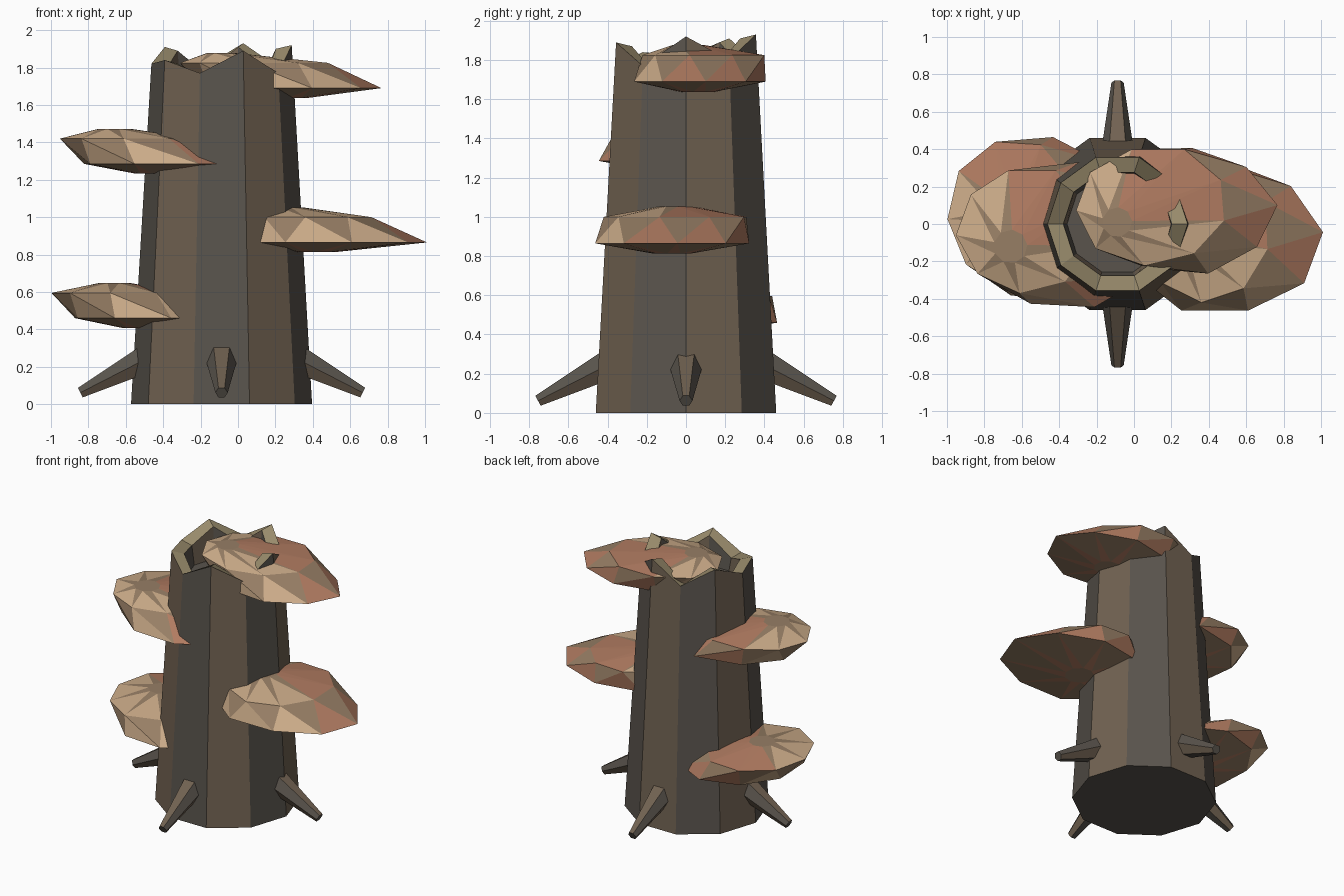
import bpy, bmesh, math, random
from mathutils import Vector

if "Cube" in bpy.data.objects:
    bpy.data.objects.remove(bpy.data.objects["Cube"])

random.seed(4)
CX = -0.088  # trunk axis


def mat(name, rgb):
    m = bpy.data.materials.new(name)
    m.diffuse_color = (*rgb, 1)
    m.use_nodes = True
    m.node_tree.nodes["Principled BSDF"].inputs["Base Color"].default_value = m.diffuse_color
    return m


BROWN = mat("bark_brown", (0.165, 0.122, 0.083))
GREY = mat("bark_grey", (0.10, 0.088, 0.073))
RIM = mat("cut_wood", (0.32, 0.26, 0.15))
TAN = mat("cap_tan", (0.60, 0.41, 0.25))
RED = mat("cap_red", (0.44, 0.20, 0.12))
TAUPE = mat("cap_taupe", (0.31, 0.21, 0.13))


def finish(bm, name, mats):
    bmesh.ops.recalc_face_normals(bm, faces=bm.faces[:])
    me = bpy.data.meshes.new(name)
    bm.to_mesh(me)
    bm.free()
    for m in mats:
        me.materials.append(m)
    ob = bpy.data.objects.new(name, me)
    bpy.context.collection.objects.link(ob)
    return ob


def trunk():
    # tapered ten-sided trunk with a broken, hollow top
    heights = [1.92, 1.80, 1.93, 1.79, 1.91, 1.82, 1.84, 1.77, 1.89, 1.77]
    n = len(heights)
    bm = bmesh.new()

    def ring(r, zs):
        return [bm.verts.new((CX + r * math.cos(math.tau * k / n),
                              r * math.sin(math.tau * k / n), zs[k])) for k in range(n)]
    rings = [ring(0.484, [0] * n), ring(0.375, heights),
             ring(0.29, [z - 0.02 for z in heights]), ring(0.27, [1.66] * n)]
    for i in range(3):
        for k in range(n):
            j = (k + 1) % n
            f = bm.faces.new((rings[i][k], rings[i][j], rings[i + 1][j], rings[i + 1][k]))
            f.material_index = 2 if i == 1 else k % 2
    bm.faces.new(rings[0]).material_index = 1
    bm.faces.new(rings[3]).material_index = 1
    finish(bm, "trunk", [BROWN, GREY, RIM])


def root(name, angle):
    # six-sided tapered root sloping down and outwards
    d = Vector((math.cos(angle), math.sin(angle), 0))
    side = Vector((-d.y, d.x, 0))
    a = d * 0.32 + Vector((CX, 0, 0.285))
    b = d * 0.755 + Vector((CX, 0, 0.062))
    up = (b - a).normalized().cross(side)
    bm = bmesh.new()
    ends = []
    for c, r in ((a, 0.098), (b, 0.033)):
        ends.append([bm.verts.new(c + r * (side * math.cos(t) + up * math.sin(t)))
                     for t in (math.tau * k / 6 for k in range(6))])
    for k in range(6):
        j = (k + 1) % 6
        bm.faces.new((ends[0][k], ends[0][j], ends[1][j], ends[1][k])).material_index = k % 2
    for e in ends:
        bm.faces.new(e)
    finish(bm, name, [GREY, BROWN])


def shelf(name, z, bottom, lower, upper, top):
    # shelf fungus: four nine-sided rings joined by staggered triangles
    n = 9
    bm = bmesh.new()
    rings = []
    spec = ((bottom, -0.052), (lower, 0), (upper, 0.135), (top, 0.187))
    for i, ((x, y, rx, ry), dz) in enumerate(spec):
        ring = []
        for k in range(n):
            t = math.radians(-15 + 40 * k + 20 * i)
            s = random.uniform(0.96, 1.04) if i in (1, 2) else 1
            ring.append(bm.verts.new((x + rx * s * math.cos(t), y + ry * s * math.sin(t), z + dz)))
        rings.append(ring)
    for lo, hi in zip(rings, rings[1:]):
        for k in range(n):
            j = (k + 1) % n
            for narrow, f in ((0, bm.faces.new((lo[k], lo[j], hi[k]))),
                              (1, bm.faces.new((lo[j], hi[j], hi[k])))):
                c = f.calc_center_median()
                far = (c.x - upper[0]) / upper[2] + (c.y - upper[1]) / upper[3] > 0.1
                if lo is rings[0]:
                    f.material_index = 2 if narrow else 1
                elif far:
                    f.material_index = 2 if narrow and lo is rings[1] else 1
                else:
                    f.material_index = 2 if narrow else 0
    bm.faces.new(rings[0]).material_index = 2
    bm.faces.new(rings[3]).material_index = 2
    finish(bm, name, [TAN, RED, TAUPE])


trunk()
for i, nm in enumerate(("right_root", "back_root", "left_root", "front_root")):
    root(nm, i * math.pi / 2)

# (centre x, centre y, radius x, radius y) for each ring
shelf("shelf_low_left", 0.46, (-0.53, 0.03, 0.09, 0.09), (-0.47, 0.03, 0.43, 0.44),
      (-0.65, 0.06, 0.36, 0.40), (-0.66, 0.05, 0.09, 0.09))
shelf("shelf_mid_right", 0.865, (0.42, -0.07, 0.10, 0.10), (0.48, -0.08, 0.52, 0.41),
      (0.39, -0.04, 0.34, 0.37), (0.26, -0.05, 0.09, 0.09))
shelf("shelf_high_left", 1.285, (-0.45, -0.07, 0.10, 0.09), (-0.34, -0.07, 0.50, 0.39),
      (-0.58, -0.03, 0.37, 0.34), (-0.66, -0.12, 0.09, 0.09))
shelf("shelf_top_right", 1.69, (0.28, 0.06, 0.10, 0.09), (0.27, 0.07, 0.48, 0.34),
      (0.09, 0.10, 0.41, 0.32), (-0.09, 0.01, 0.08, 0.08))
